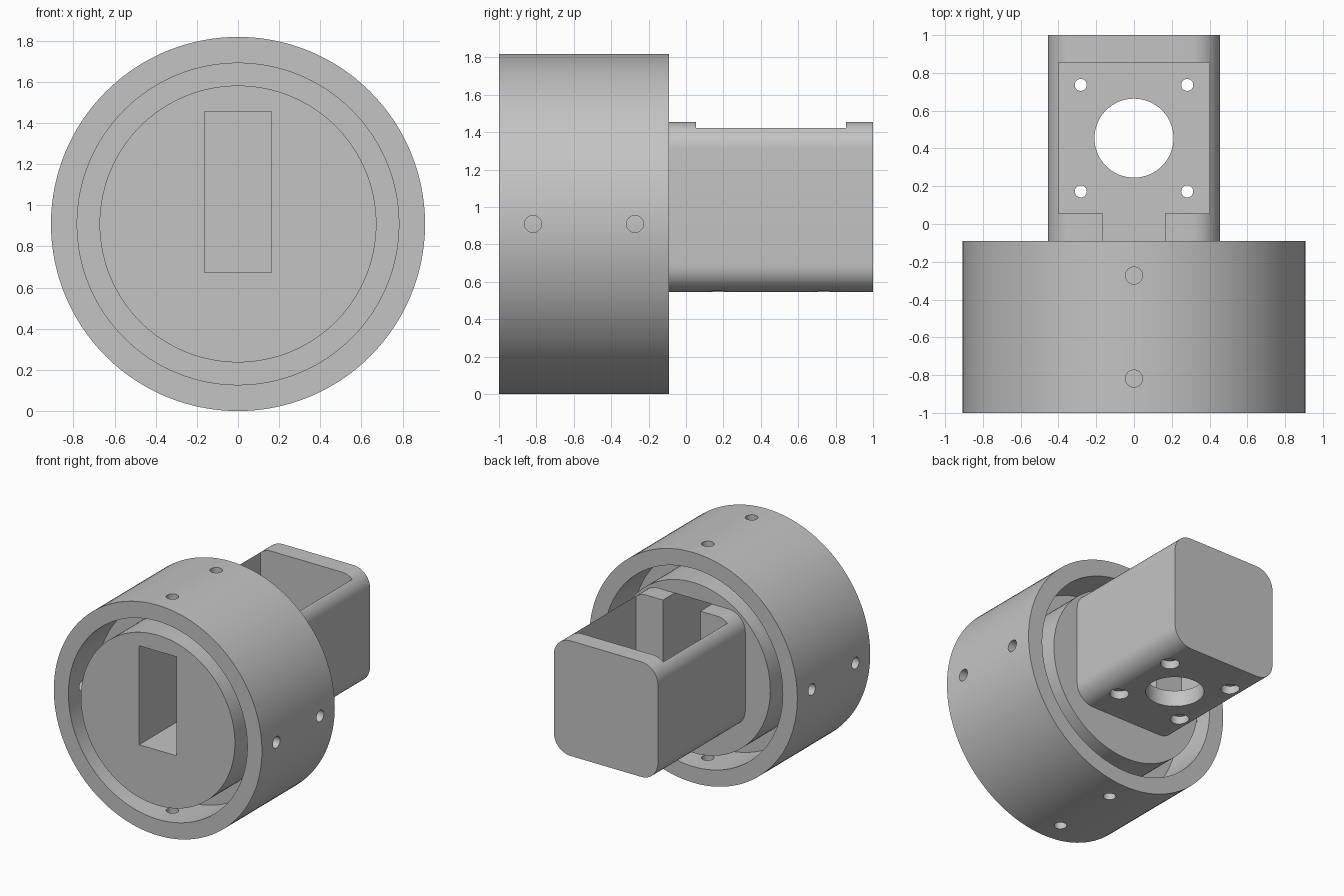
import bpy, bmesh, math
from mathutils import Matrix, Vector

if "Cube" in bpy.data.objects:
    bpy.data.objects.remove(bpy.data.objects["Cube"], do_unlink=True)

U = 1 / 55                 # one design unit
MID = 50 * U               # height of the hub axis
BACK = -1 + 50 * U         # rear face of the hub
FLOOR = 37 * U             # inside floor of the housing
TOP = 80 * U               # top of the housing

grey = bpy.data.materials.new("plain grey")
grey.use_nodes = True
grey.diffuse_color = (0.55, 0.55, 0.55, 1)
grey.node_tree.nodes["Principled BSDF"].inputs["Base Color"].default_value = (0.55, 0.55, 0.55, 1)


def make(name, bm):
    bmesh.ops.recalc_face_normals(bm, faces=bm.faces)
    mesh = bpy.data.meshes.new(name)
    bm.to_mesh(mesh)
    bm.free()
    mesh.materials.append(grey)
    obj = bpy.data.objects.new(name, mesh)
    bpy.context.collection.objects.link(obj)
    return obj


def box(name, lo, hi, radius=0):
    lo, hi = Vector(lo), Vector(hi)
    bm = bmesh.new()
    size = Matrix.Diagonal((*(hi - lo), 1))
    bmesh.ops.create_cube(bm, size=1, matrix=Matrix.Translation((lo + hi) / 2) @ size)
    if radius:
        edges = [e for e in bm.edges if abs((e.verts[0].co - e.verts[1].co).y) > 0.01]
        bmesh.ops.bevel(bm, geom=edges, offset=radius, segments=12, profile=0.5, affect='EDGES')
    return make(name, bm)


def rod(name, centre, radius, length, rotation=Matrix(), segments=32):
    bm = bmesh.new()
    bmesh.ops.create_cone(bm, cap_ends=True, segments=segments, radius1=radius, radius2=radius,
                          depth=length, matrix=Matrix.Translation(centre) @ rotation)
    return make(name, bm)


def cut(obj, cutters):
    for c in cutters:
        c.hide_render = True
        mod = obj.modifiers.new("cut", 'BOOLEAN')
        mod.operation = 'DIFFERENCE'
        mod.solver = 'EXACT'
        mod.object = c
    graph = bpy.context.evaluated_depsgraph_get()
    mesh = bpy.data.meshes.new_from_object(obj.evaluated_get(graph))
    obj.modifiers.clear()
    obj.data = mesh
    for c in cutters:
        bpy.data.objects.remove(c, do_unlink=True)


# Hub: core, middle web and outer ring turned as one H-shaped section
core, bore, rim = 37 * U, 43 * U, 50 * U
web_front, web_back = -1 + 20 * U, -1 + 30 * U
section = [(0, -1), (core, -1), (core, web_front), (bore, web_front), (bore, -1), (rim, -1),
           (rim, BACK), (bore, BACK), (bore, web_back), (core, web_back), (core, BACK), (0, BACK)]
bm = bmesh.new()
verts = [bm.verts.new((r, y, MID)) for r, y in section]
edges = [bm.edges.new(pair) for pair in zip(verts, verts[1:])]
bmesh.ops.spin(bm, geom=verts + edges, cent=(0, 0, MID), axis=(0, 1, 0),
               angle=math.tau, steps=128, use_merge=True)
bmesh.ops.remove_doubles(bm, verts=bm.verts, dist=0.0001)
hub = make("hub", bm)

# Radial screw holes through the ring, and the cable slot
cutters = [box("slot_cutter", (-9 * U, -1.1, FLOOR), (9 * U, 0.1, TOP))]
for y in (-1 + 10 * U, -1 + 40 * U):
    for k in range(4):
        turn = Matrix.Rotation(k * math.pi / 2, 4, 'Y')
        centre = Vector((0, y, MID)) + turn @ Vector((0, 0, 46.5 * U))
        cutters.append(rod("screw_cutter", centre, 2.5 * U, 10 * U, turn))
cut(hub, cutters)

# Motor housing: rounded block with an open pocket and a notch in its front wall
housing = box("motor_housing", (-25 * U, BACK, 30 * U), (25 * U, 1, TOP), 8 * U)
middle = 25 * U
cutters = [box("pocket_cutter", (-22 * U, 3 * U, FLOOR), (22 * U, 47 * U, TOP + 0.2)),
           box("notch_cutter", (-9 * U, BACK - 0.1, FLOOR), (9 * U, 4 * U, TOP + 0.1)),
           rod("shaft_cutter", (0, middle, 33 * U), 11.5 * U, 0.3, segments=64)]
# Counterbored mounting holes in the floor
for sx in (-1, 1):
    for sy in (-1, 1):
        x, y = sx * 15.5 * U, middle + sy * 15.5 * U
        cutters.append(rod("bolt_cutter", (x, y, 33 * U), 1.75 * U, 0.3))
        cutters.append(rod("counterbore_cutter", (x, y, 30 * U), 3.75 * U, 7 * U))
cut(housing, cutters)

# Smooth curved walls, sharp rims
bpy.ops.object.select_all(action='DESELECT')
for obj in (hub, housing):
    obj.select_set(True)
bpy.context.view_layer.objects.active = hub
bpy.ops.object.shade_smooth_by_angle(angle=math.radians(30))
